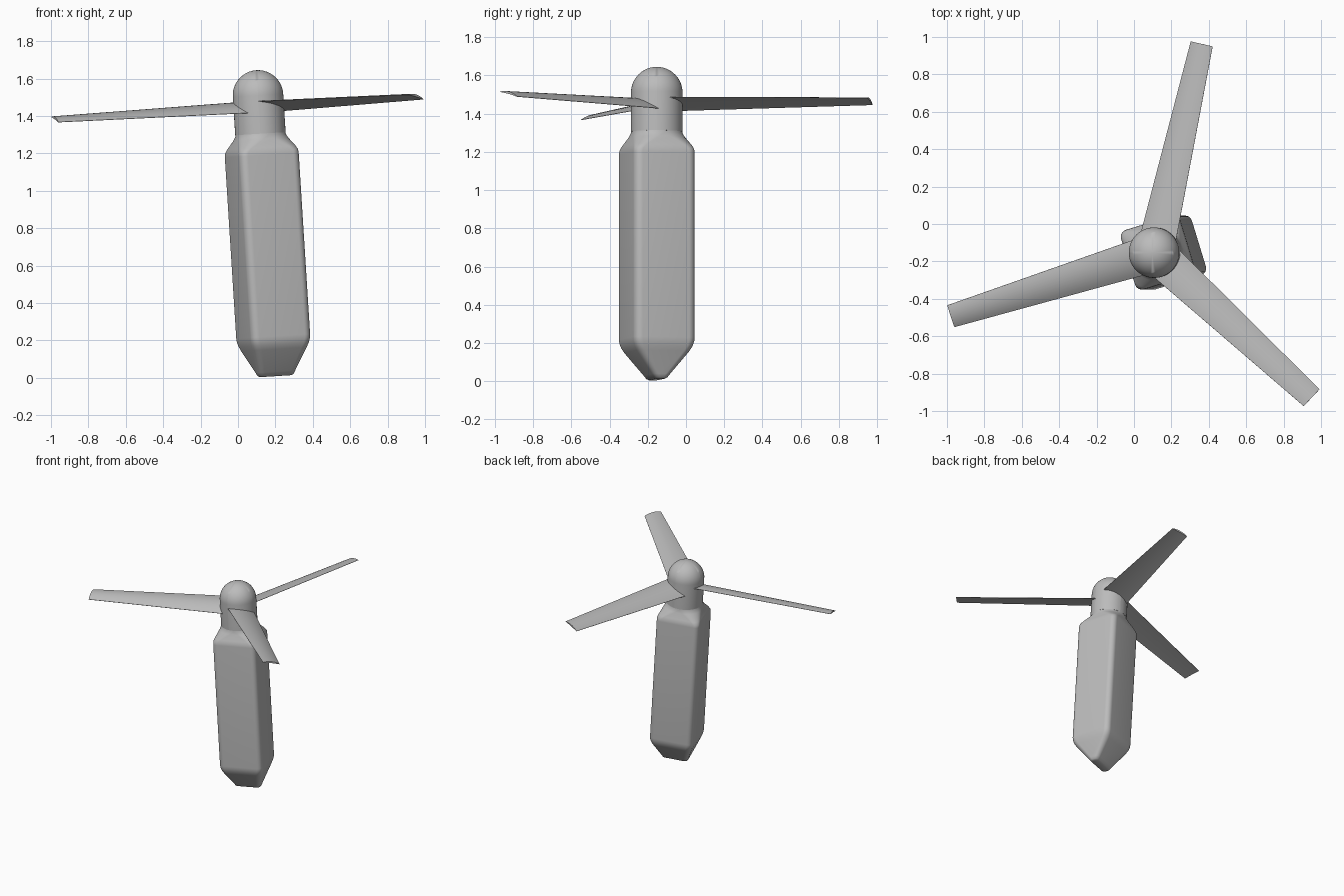
import bpy, bmesh
from math import sin, cos, pi, radians
from mathutils import Matrix

if "Cube" in bpy.data.objects:
    bpy.data.objects.remove(bpy.data.objects["Cube"])

grey = bpy.data.materials.new("light_grey")
grey.use_nodes = True
grey.diffuse_color = (0.5, 0.5, 0.5, 1)
grey.node_tree.nodes["Principled BSDF"].inputs["Base Color"].default_value = (0.5, 0.5, 0.5, 1)

# Leaning frame: local z runs along the rotor axis, origin at the hub centre
HUB_Z = 1.51
FRAME = Matrix.Translation((0.107, -0.153, HUB_Z)) @ Matrix.Rotation(radians(-3.6), 4, "Y")


def finish(name, bm, matrix, angle=35):
    bmesh.ops.recalc_face_normals(bm, faces=bm.faces)
    mesh = bpy.data.meshes.new(name)
    bm.to_mesh(mesh)
    bm.free()
    mesh.materials.append(grey)
    obj = bpy.data.objects.new(name, mesh)
    obj.matrix_world = matrix
    bpy.context.collection.objects.link(obj)
    bpy.ops.object.select_all(action="DESELECT")
    obj.select_set(True)
    bpy.context.view_layer.objects.active = obj
    bpy.ops.object.shade_smooth_by_angle(angle=radians(angle))
    return obj


def loft(rings):
    """Skin a list of closed point rings and cap both ends."""
    bm = bmesh.new()
    loops = [[bm.verts.new(p) for p in ring] for ring in rings]
    for low, high in zip(loops, loops[1:]):
        for i in range(len(low)):
            j = (i + 1) % len(low)
            bm.faces.new((low[i], low[j], high[j], high[i]))
    bm.faces.new(loops[0])
    bm.faces.new(loops[-1])
    return bm


def rounded_rect(a, b, r, z, steps=8):
    """Rounded rectangle of half sizes a, b; a circle when a = b = r."""
    points = []
    for k, (sx, sy) in enumerate(((1, 1), (-1, 1), (-1, -1), (1, -1))):
        for i in range(steps + 1):
            t = (k + i / steps) * pi / 2
            points.append((sx * (a - r) + r * cos(t), sy * (b - r) + r * sin(t), z))
    return points


# Body housing: square with soft corners, shouldered at the neck, wedge at the foot
sections = [
    (0.006, 0.085, 0.022, 0.02), (0.012, 0.097, 0.034, 0.025), (0.03, 0.104, 0.048, 0.03),
    (0.15, 0.150, 0.143, 0.04), (0.175, 0.159, 0.157, 0.04), (0.2, 0.165, 0.165, 0.04),
    (0.22, 0.1665, 0.1665, 0.04), (1.19, 0.1665, 0.1665, 0.04), (1.21, 0.165, 0.165, 0.042),
    (1.23, 0.158, 0.158, 0.055), (1.275, 0.14, 0.14, 0.11), (1.295, 0.135, 0.135, 0.13),
    (1.31, 0.1335, 0.1335, 0.1335),
]
body = loft([rounded_rect(a, b, r, z - HUB_Z) for z, a, b, r in sections])
finish("body_housing", body, FRAME @ Matrix.Rotation(radians(17), 4, "Z"), 50)

# Neck and domed hub: one turned shape
dome = [(0.135, 1.305 - HUB_Z)]
dome += [(0.135 * cos(i * pi / 32), 0.135 * sin(i * pi / 32)) for i in range(16)]
dome.append((0.002, 0.135))
hub = loft([rounded_rect(r, r, r, z, 12) for r, z in dome])
finish("hub", hub, FRAME, 50)


# Blades: thin arched section, tapered and pitched
def blade_ring(radius, half, pitch, thickness, n=10):
    ts = [-1 + 2 * i / n for i in range(n + 1)]
    top = [(t * half, thickness * (1 - t * t)) for t in ts]
    under = [(t * half, -0.002 + 0.2 * thickness * (1 - t * t)) for t in reversed(ts)]
    c, s = cos(pitch), sin(pitch)
    return [(radius, v * c + h * s, h * c - v * s) for v, h in top + under]


for k in range(3):
    blade = loft([
        blade_ring(0.05, 0.104, radians(17), 0.02),
        blade_ring(1.144, 0.063, radians(14), 0.013),
    ])
    turn = Matrix.Rotation(radians(77.3 + 120 * k), 4, "Z")
    finish("blade_%d" % (k + 1), blade, FRAME @ Matrix.Translation((0, 0, -0.06)) @ turn)
